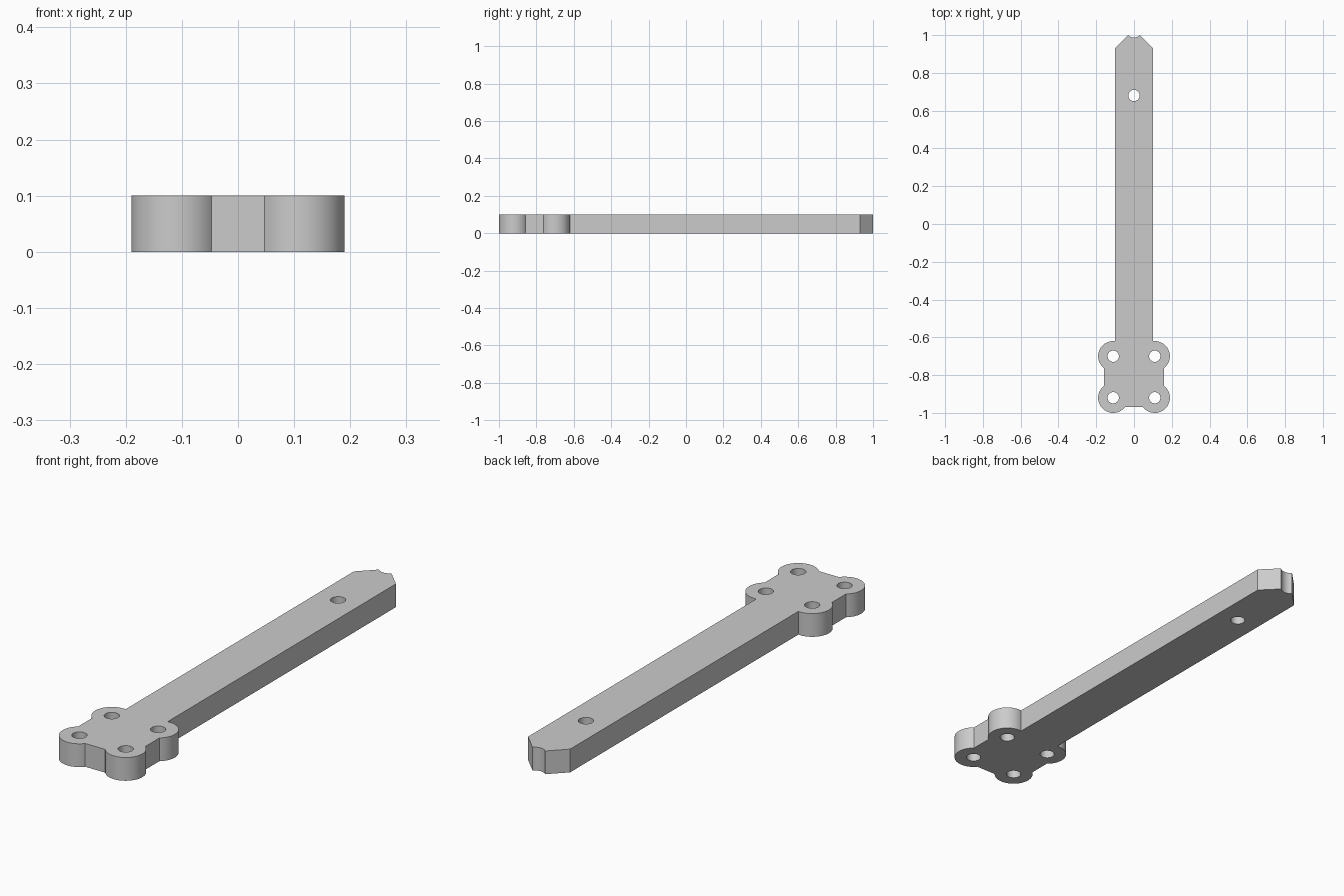
import bpy, bmesh
from math import sin, cos, acos, atan2, asin, radians, pi, tau, sqrt

cube = bpy.data.objects.get("Cube")
if cube:
    bpy.data.objects.remove(cube, do_unlink=True)

THICK = 0.1
LOBE_R, HOLE_R = 0.08, 0.03
LOBE_X, FRONT_Y, REAR_Y = 0.11, -0.92, -0.70
INSET = 0.05                                # plate edge beyond the lobe centres
BAR_X, SHOULDER_Y, TIP_X, TIP_Y = 0.1, 0.93, 0.03, 1.0
NOTCH_DEPTH = 0.013


def arc(cx, cy, r, a0, a1, n):
    return [(cx + r * cos(a0 + (a1 - a0) * i / n),
             cy + r * sin(a0 + (a1 - a0) * i / n)) for i in range(n + 1)]


# Right half of the outline, from the front edge round to the tip
reach = sqrt(LOBE_R ** 2 - INSET ** 2)
side = atan2(reach, INSET)
half = arc(LOBE_X, FRONT_Y, LOBE_R, atan2(-INSET, -reach), side, 40)
half += arc(LOBE_X, REAR_Y, LOBE_R, -side, acos((BAR_X - LOBE_X) / LOBE_R), 32)
half += [(BAR_X, SHOULDER_Y)]

# Rounded notch in the tip
notch_r = (TIP_X ** 2 + NOTCH_DEPTH ** 2) / (2 * NOTCH_DEPTH)
notch_y = TIP_Y - NOTCH_DEPTH + notch_r
spread = asin(TIP_X / notch_r)
half += arc(0, notch_y, notch_r, -pi / 2 + spread, -pi / 2, 6)

# Mirror the half, sharing the point on the centre line
outline = half + [(-x, y) for x, y in reversed(half[:-1])]

# Bolt holes in the lobes and one in the bar
centres = [(s * LOBE_X, y) for s in (-1, 1) for y in (FRONT_Y, REAR_Y)] + [(0, 0.68)]
loops = [outline] + [arc(x, y, HOLE_R, 0, tau, 32)[:-1] for x, y in centres]

# Fill the flat profile and extrude it
bm = bmesh.new()
edges = []
for loop in loops:
    verts = [bm.verts.new((x, y, 0)) for x, y in loop]
    edges += [bm.edges.new((v, verts[i - 1])) for i, v in enumerate(verts)]
bmesh.ops.triangle_fill(bm, use_beauty=True, use_dissolve=False, edges=edges)
top = bmesh.ops.extrude_face_region(bm, geom=bm.faces[:])
bmesh.ops.translate(bm, vec=(0, 0, THICK),
                    verts=[g for g in top["geom"] if isinstance(g, bmesh.types.BMVert)])
bmesh.ops.recalc_face_normals(bm, faces=bm.faces[:])

mesh = bpy.data.meshes.new("mounting_arm")
bm.to_mesh(mesh)
bm.free()
arm = bpy.data.objects.new("mounting_arm", mesh)
bpy.context.collection.objects.link(arm)

# Plain grey material
grey = bpy.data.materials.new("plain_grey")
grey.use_nodes = True
colour = (0.6, 0.6, 0.6, 1)
grey.diffuse_color = colour
grey.node_tree.nodes["Principled BSDF"].inputs["Base Color"].default_value = colour
mesh.materials.append(grey)

# Smooth round walls, sharp edges
bpy.ops.object.select_all(action="DESELECT")
arm.select_set(True)
bpy.context.view_layer.objects.active = arm
bpy.ops.object.shade_smooth_by_angle(angle=radians(25))
